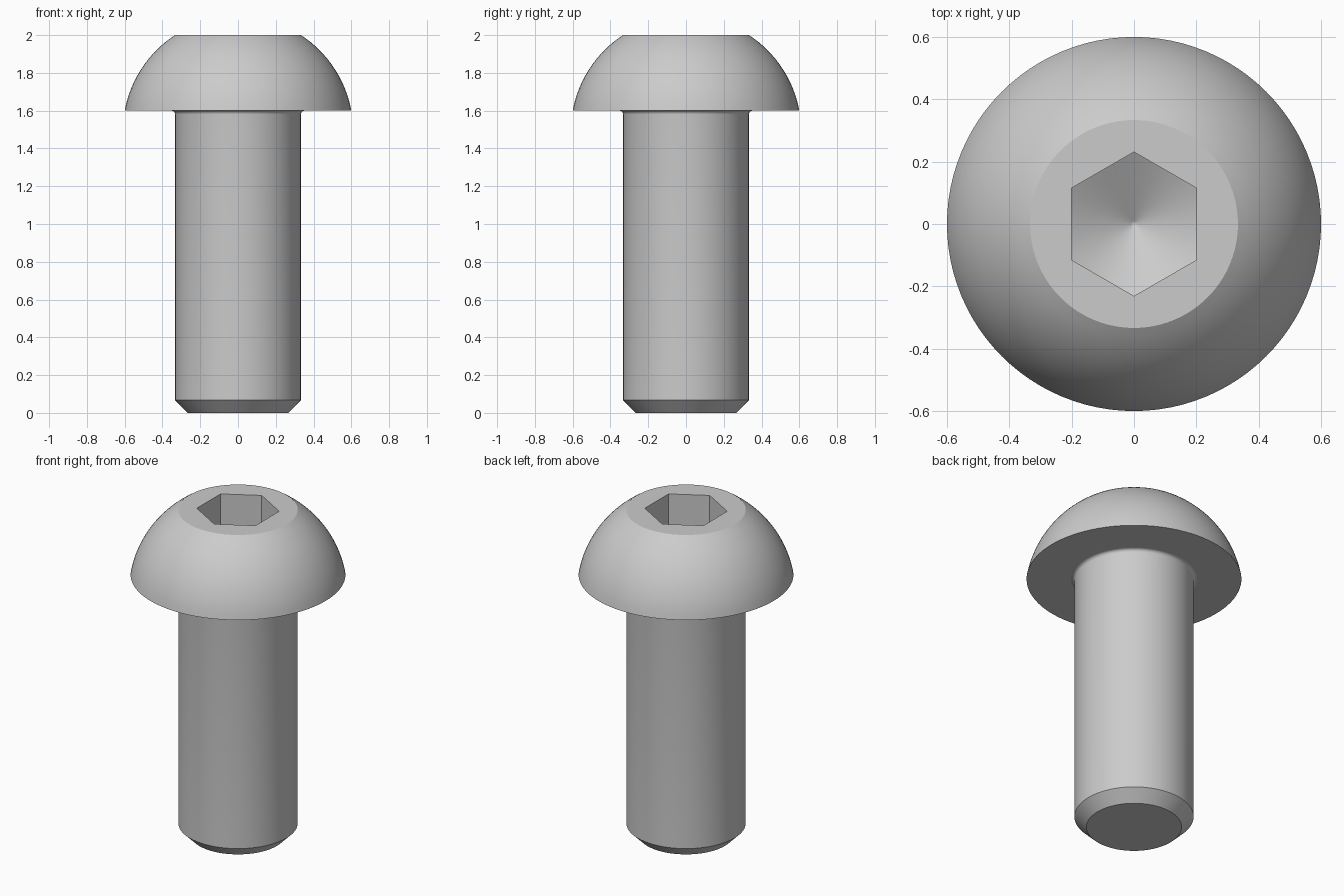
import bpy, bmesh
from math import sin, cos, tan, pi, radians, asin

cube = bpy.data.objects.get("Cube")
if cube:
    bpy.data.objects.remove(cube)

SEGMENTS = 96
SHANK_R, HEAD_R, HEAD_BASE, TOP = 0.333, 0.6, 1.6, 2.0
FILLET = 0.02
HEX_APOTHEM = 0.2

steel = bpy.data.materials.new("grey steel")
steel.use_nodes = True
steel.diffuse_color = (0.6, 0.6, 0.6, 1)
steel.node_tree.nodes["Principled BSDF"].inputs["Base Color"].default_value = steel.diffuse_color


def circle(r, z):
    return lambda a: (r, z)


def hexagon(scale, height):
    """Hexagonal ring with corners on the y axis; height gives z from the radius."""
    def ring(a):
        r = scale * HEX_APOTHEM / cos((a + pi / 6) % (pi / 3) - pi / 6)
        return r, height(r)
    return ring


def loft(name, rings, apex=None, flat_end=False):
    """Join successive rings with quads, closing the last with a point or a flat face."""
    bm = bmesh.new()
    loops = []
    for ring in rings:
        loop = []
        for i in range(SEGMENTS):
            a = 2 * pi * i / SEGMENTS
            r, z = ring(a)
            loop.append(bm.verts.new((r * cos(a), r * sin(a), z)))
        loops.append(loop)
    for low, high in zip(loops, loops[1:]):
        for i in range(SEGMENTS):
            j = (i + 1) % SEGMENTS
            bm.faces.new((low[i], low[j], high[j], high[i]))
    last = loops[-1]
    if apex is not None:
        tip = bm.verts.new((0, 0, apex))
        for i in range(SEGMENTS):
            bm.faces.new((last[i], last[(i + 1) % SEGMENTS], tip))
    if flat_end:
        bm.faces.new(last)
    mesh = bpy.data.meshes.new(name)
    bm.to_mesh(mesh)
    bm.free()
    mesh.materials.append(steel)
    obj = bpy.data.objects.new(name, mesh)
    bpy.context.collection.objects.link(obj)
    bpy.ops.object.select_all(action='DESELECT')
    obj.select_set(True)
    bpy.context.view_layer.objects.active = obj
    bpy.ops.object.shade_smooth_by_angle(angle=radians(25))
    return obj


# Head: flat underside, spherical dome, flat top, hex socket with a conical floor
dome_centre = 1.489
dome_r = HEAD_R / cos(asin((HEAD_BASE - dome_centre) / 0.61))
start = asin((HEAD_BASE - dome_centre) / dome_r)
end = asin((TOP - dome_centre) / dome_r)
head = [circle(SHANK_R + FILLET, HEAD_BASE)]
for k in range(17):
    t = start + (end - start) * k / 16
    head.append(circle(dome_r * cos(t), dome_centre + dome_r * sin(t)))

apex_z = 1.66
def floor_height(r):
    return apex_z + r * tan(radians(30))

head.append(hexagon(1, lambda r: TOP))
head.append(hexagon(1, floor_height))
head += [hexagon(s, floor_height) for s in (0.6, 0.25, 0.05)]
loft("screw_head", head, apex=apex_z)

# Shank: chamfered tip at the bottom, small fillet under the head
shank = []
for k in range(7):
    t = pi / 2 * k / 6
    shank.append(circle(SHANK_R + FILLET * (1 - sin(t)),
                        HEAD_BASE - FILLET * (1 - cos(t))))
shank += [circle(SHANK_R, 0.067), circle(SHANK_R - 0.067, 0)]
shank_obj = loft("screw_shank", shank, flat_end=True)

# Rings run downward here, so turn the faces outward
shank_obj.data.flip_normals()
